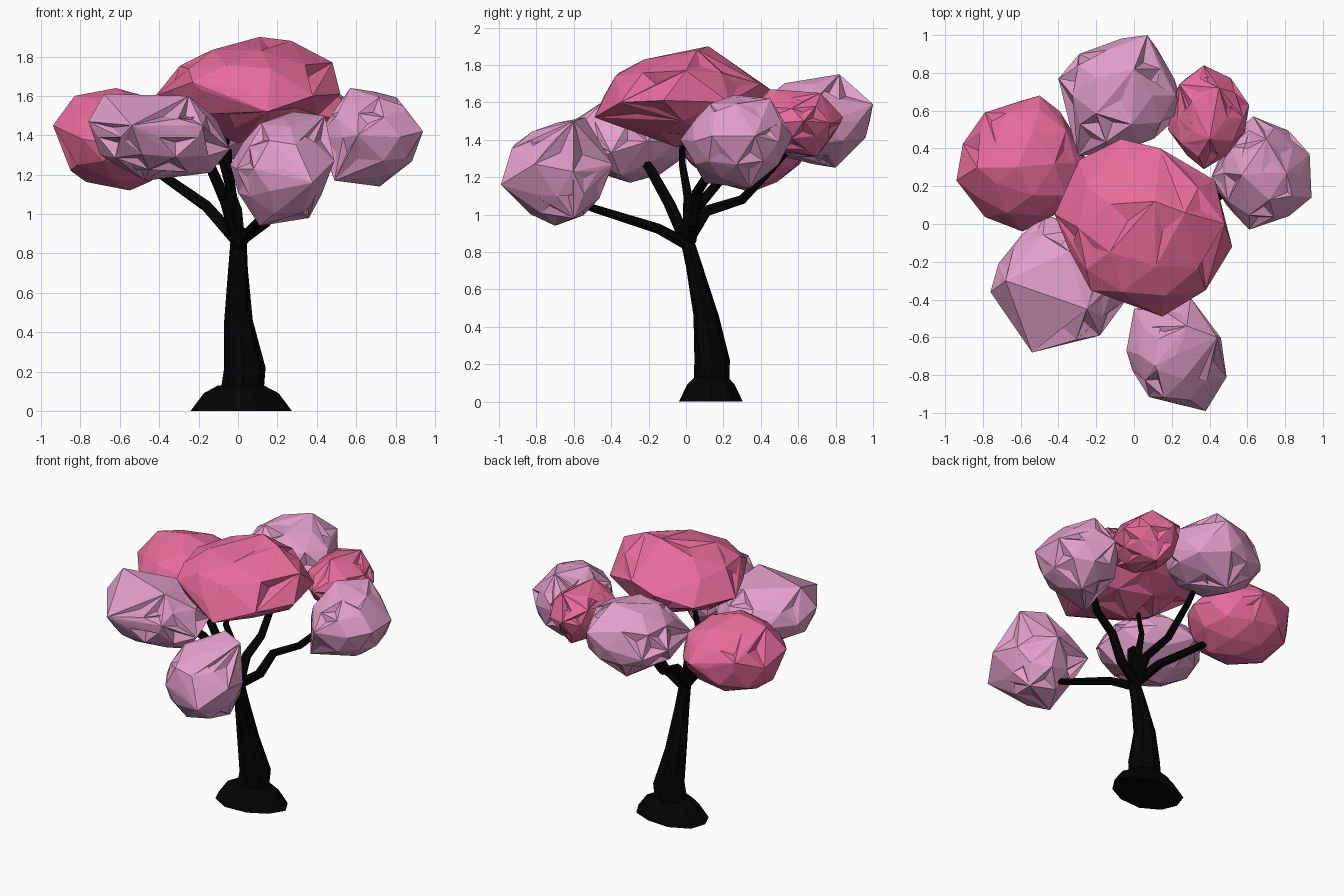
import bpy, bmesh, math, random
from mathutils import Vector

if "Cube" in bpy.data.objects:
    bpy.data.objects.remove(bpy.data.objects["Cube"])


def make_material(name, colour):
    mat = bpy.data.materials.new(name)
    mat.use_nodes = True
    mat.diffuse_color = (*colour, 1)
    mat.node_tree.nodes["Principled BSDF"].inputs["Base Color"].default_value = (*colour, 1)
    return mat


BARK = make_material("black bark", (0.001, 0.001, 0.001))
ROSE = make_material("rose blossom", (0.80, 0.15, 0.32))
LILAC = make_material("pale lilac blossom", (0.76, 0.35, 0.59))


def add_object(name, bm, mat):
    bmesh.ops.recalc_face_normals(bm, faces=bm.faces)
    mesh = bpy.data.meshes.new(name)
    bm.to_mesh(mesh)
    bm.free()
    mesh.materials.append(mat)
    obj = bpy.data.objects.new(name, mesh)
    bpy.context.collection.objects.link(obj)


def loft(name, rings):
    """Skin a list of vertex position rings and cap both ends."""
    bm = bmesh.new()
    loops = [[bm.verts.new(p) for p in ring] for ring in rings]
    n = len(loops[0])
    for a, b in zip(loops, loops[1:]):
        for i in range(n):
            j = (i + 1) % n
            bm.faces.new((a[i], a[j], b[j], b[i]))
    bm.faces.new(loops[0][::-1])
    bm.faces.new(loops[-1])
    add_object(name, bm, BARK)


def level_ring(x0, x1, y0, y1, z, sides=8, wobble=0.0):
    """Horizontal ring filling the given x and y range."""
    ring = []
    for i in range(sides):
        a = math.tau * i / sides
        r = 1 + wobble * math.sin(3 * a + 1)
        ring.append(Vector(((x0 + x1) / 2 + (x1 - x0) / 2 * math.cos(a) * r,
                            (y0 + y1) / 2 + (y1 - y0) / 2 * math.sin(a) * r, z)))
    return ring


def branch(name, points, r0, r1, sides=6):
    """Tapered limb following a bent path."""
    pts = [Vector(p) for p in points]
    rings = []
    for k, p in enumerate(pts):
        d = (pts[min(k + 1, len(pts) - 1)] - pts[max(k - 1, 0)]).normalized()
        side = d.orthogonal().normalized() if k == 0 else (side - d * side.dot(d)).normalized()
        up = d.cross(side)
        r = r0 + (r1 - r0) * k / (len(pts) - 1)
        rings.append([p + r * (side * math.cos(math.tau * i / sides) + up * math.sin(math.tau * i / sides))
                      for i in range(sides)])
    loft(name, rings)


def blossom(name, mat, seed, creases, lobes, core=0.92):
    """Faceted shell around a round core and its outer lobes, with creased facets."""
    rng = random.Random(seed)
    lobes = [Vector(p) for p in lobes]
    low = Vector([min(p[i] for p in lobes) for i in range(3)])
    high = Vector([max(p[i] for p in lobes) for i in range(3)])
    centre, half = (low + high) / 2, (high - low) / 2
    bm = bmesh.new()
    bmesh.ops.create_icosphere(bm, subdivisions=2, radius=1)
    for v in bm.verts:
        v.co = centre + v.co * half * core * rng.uniform(0.94, 1.04)
    for p in lobes:
        bm.verts.new(p)
    hull = bmesh.ops.convex_hull(bm, input=bm.verts)
    inside = {g for g in hull["geom_interior"] + hull["geom_unused"] if isinstance(g, bmesh.types.BMVert)}
    bmesh.ops.delete(bm, geom=list(inside), context="VERTS")
    bm.normal_update()
    # crease some of the larger facets inwards
    faces = sorted(bm.faces, key=lambda f: -f.calc_area())[:len(bm.faces) * 2 // 3]
    chosen = rng.sample(faces, int(len(faces) * creases))
    for v in bmesh.ops.poke(bm, faces=chosen)["verts"]:
        v.co = v.co.lerp(centre, rng.uniform(0.02, 0.16))
    add_object(name, bm, mat)


# Root mound and leaning trunk
loft("root_mound", [
    level_ring(-0.25, 0.265, -0.04, 0.31, 0.0, 10, 0.04),
    level_ring(-0.18, 0.20, 0.005, 0.265, 0.09, 10, 0.04),
    level_ring(-0.10, 0.13, 0.04, 0.23, 0.13, 10),
])
loft("trunk", [
    level_ring(-0.09, 0.13, 0.04, 0.23, 0.09),
    level_ring(-0.07, 0.14, 0.045, 0.235, 0.22),
    level_ring(-0.07, 0.075, 0.04, 0.175, 0.46),
    level_ring(-0.05, 0.05, 0.0, 0.09, 0.72),
    level_ring(-0.04, 0.045, -0.025, 0.05, 0.84),
    level_ring(-0.035, 0.035, -0.025, 0.035, 0.93),
])

# Limbs, one towards each part of the crown
branch("front_branch", [(0, 0.01, 0.84), (0.07, -0.15, 0.925), (0.17, -0.5, 1.035), (0.2, -0.58, 1.07)], 0.035, 0.015)
branch("front_right_branch", [(0, 0, 0.86), (-0.06, -0.09, 1.06), (-0.14, -0.19, 1.24), (-0.25, -0.25, 1.33)], 0.036, 0.024)
branch("right_branch", [(0, 0.01, 0.86), (-0.16, 0.06, 1.04), (-0.36, 0.18, 1.18), (-0.46, 0.24, 1.25)], 0.034, 0.02)
branch("back_branch", [(0, 0.02, 0.88), (-0.01, 0.11, 1.02), (-0.03, 0.3, 1.08), (-0.05, 0.47, 1.26), (-0.05, 0.55, 1.35)], 0.035, 0.017)
branch("left_branch", [(0, 0.02, 0.86), (0.14, 0.04, 0.96), (0.23, 0.06, 1.12), (0.4, 0.11, 1.2), (0.5, 0.18, 1.3)], 0.035, 0.022)
branch("middle_branch", [(0, 0.01, 0.88), (-0.03, 0.01, 1.1), (-0.08, -0.02, 1.27), (-0.04, -0.02, 1.45)], 0.03, 0.014)

# Rose blossom clusters
blossom("top_blossom", ROSE, 4, 0.3, [
    (0.11, 0.12, 1.9), (0.27, 0.06, 1.88), (-0.16, -0.1, 1.82), (0.48, 0, 1.77), (0.52, -0.12, 1.61),
    (-0.42, 0.05, 1.6), (-0.07, 0.45, 1.67), (0.14, 0.4, 1.7), (0.43, 0.23, 1.6), (0.38, -0.35, 1.6),
    (0.15, -0.49, 1.52), (-0.23, -0.35, 1.67), (-0.29, 0.34, 1.6), (0, -0.05, 1.36)], core=0.87)
blossom("right_blossom", ROSE, 7, 0.1, [
    (-0.94, 0.23, 1.45), (-0.79, 0.59, 1.45), (-0.5, 0.68, 1.4), (-0.83, 0.3, 1.6), (-0.62, 0.3, 1.64),
    (-0.59, -0.04, 1.35), (-0.55, 0.35, 1.12), (-0.85, 0.25, 1.22), (-0.24, 0.3, 1.4)], core=0.95)
blossom("back_left_blossom", ROSE, 3, 0.5, [
    (0.37, 0.84, 1.52), (0.24, 0.74, 1.6), (0.18, 0.5, 1.5), (0.4, 0.45, 1.67), (0.45, 0.72, 1.65),
    (0.61, 0.63, 1.5), (0.4, 0.7, 1.31), (0.37, 0.29, 1.5)])

# Lilac blossom clusters
blossom("back_blossom", LILAC, 5, 0.45, [
    (-0.4, 0.77, 1.5), (-0.29, 0.9, 1.45), (0.07, 1, 1.59), (0, 0.96, 1.41), (0, 0.82, 1.75),
    (-0.05, 0.55, 1.7), (0.27, 0.6, 1.5), (-0.1, 0.8, 1.25), (-0.3, 0.36, 1.45)])
blossom("left_blossom", LILAC, 6, 0.45, [
    (0.63, 0.57, 1.42), (0.57, 0.26, 1.64), (0.7, 0.45, 1.62), (0.84, 0.15, 1.55), (0.93, 0.37, 1.42),
    (0.94, 0.14, 1.42), (0.86, 0.25, 1.25), (0.61, -0.03, 1.4), (0.72, 0.34, 1.14), (0.49, 0.1, 1.17),
    (0.41, 0.25, 1.4)])
blossom("front_right_blossom", LILAC, 8, 0.45, [
    (-0.54, -0.68, 1.45), (-0.76, -0.36, 1.47), (-0.68, -0.3, 1.61), (-0.25, -0.45, 1.6),
    (-0.18, -0.59, 1.45), (-0.04, -0.4, 1.33), (-0.47, 0.05, 1.35), (-0.47, -0.3, 1.17), (-0.14, -0.35, 1.21)])
blossom("front_blossom", LILAC, 9, 0.45, [
    (-0.04, -0.67, 1.25), (0, -0.45, 1.25), (0.11, -0.75, 1.46), (0.28, -0.54, 1.52), (0.44, -0.6, 1.5),
    (0.3, -0.39, 1.27), (0.49, -0.81, 1.27), (0.38, -0.99, 1.16), (0.14, -0.92, 1.28), (0.36, -0.6, 0.98),
    (0.11, -0.7, 0.94)])
